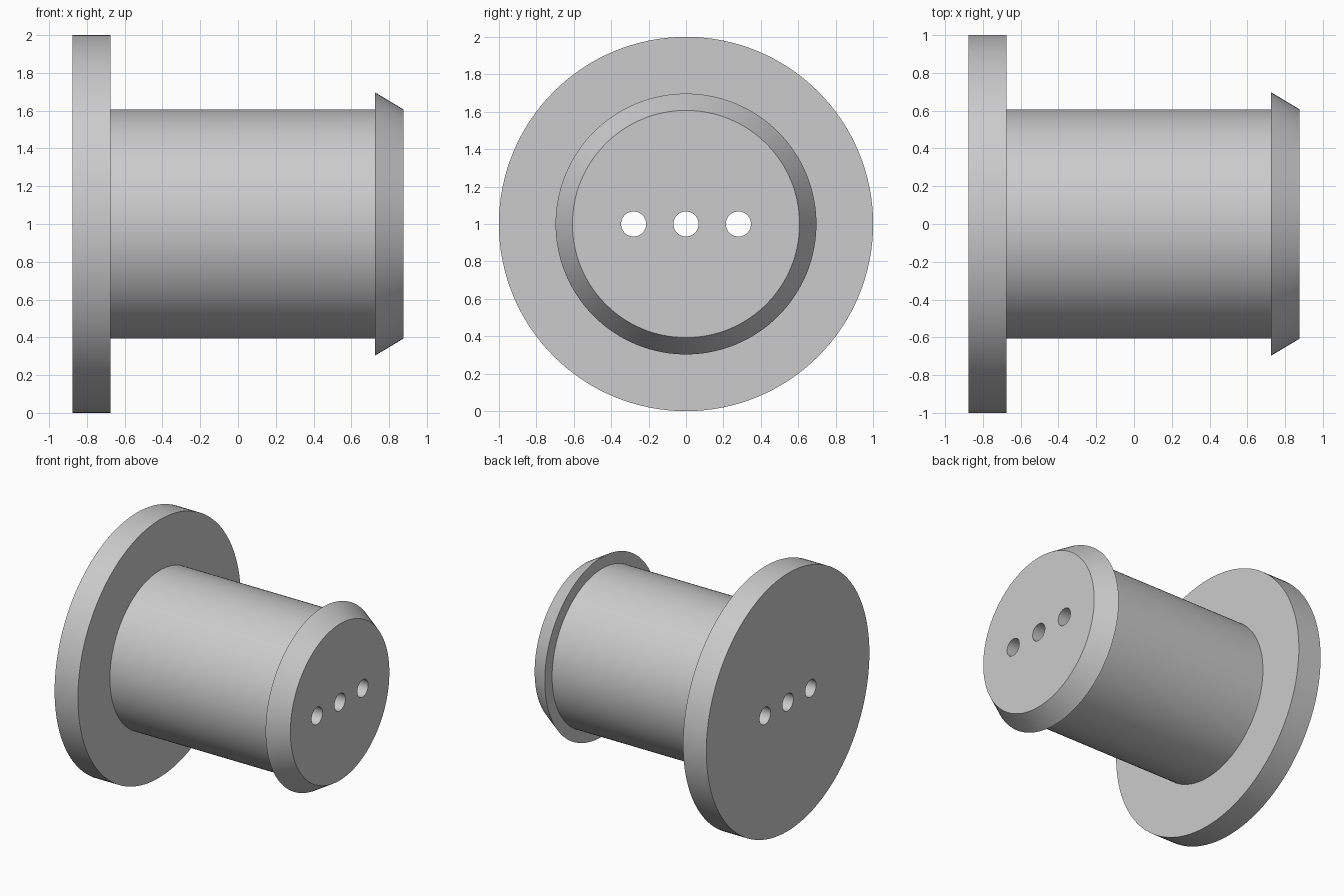
import bpy, bmesh, math
from mathutils import Matrix, Vector

cube = bpy.data.objects.get("Cube")
if cube:
    bpy.data.objects.remove(cube, do_unlink=True)

CENTRE_Z = 1.0
HOLE_RADIUS = 0.067
HOLE_SPACING = 0.28

grey = bpy.data.materials.new("light_grey")
grey.use_nodes = True
colour = (0.6, 0.6, 0.6, 1)
grey.diffuse_color = colour
grey.node_tree.nodes["Principled BSDF"].inputs["Base Color"].default_value = colour


def lathe(name, profile, segments):
    """Turn an (x, radius) outline about the x axis and cap both ends."""
    bm = bmesh.new()
    rings = []
    for x, r in profile:
        angles = [2 * math.pi * i / segments for i in range(segments)]
        rings.append([bm.verts.new((x, r * math.cos(a), r * math.sin(a))) for a in angles])
    for a, b in zip(rings, rings[1:]):
        for i in range(segments):
            j = (i + 1) % segments
            bm.faces.new((a[i], a[j], b[j], b[i]))
    bm.faces.new(rings[0])
    bm.faces.new(rings[-1])
    bmesh.ops.recalc_face_normals(bm, faces=bm.faces)
    mesh = bpy.data.meshes.new(name)
    bm.to_mesh(mesh)
    bm.free()
    mesh.materials.append(grey)
    obj = bpy.data.objects.new(name, mesh)
    bpy.context.collection.objects.link(obj)
    obj.location.z = CENTRE_Z
    return obj


# Plug body: wide flange, straight barrel, and tapered retaining lip
plug = lathe("flanged_plug", [
    (-0.875, 1.0), (-0.675, 1.0),
    (-0.675, 0.607), (0.725, 0.607),
    (0.725, 0.697), (0.875, 0.607),
], 128)

# Three through holes in a row
cutters = []
for k in (-1, 0, 1):
    cutter = lathe("hole_cutter", [(-1.2, HOLE_RADIUS), (1.2, HOLE_RADIUS)], 48)
    cutter.location.y = k * HOLE_SPACING
    cutter.hide_render = True
    cutters.append(cutter)
    cut = plug.modifiers.new("through_hole", 'BOOLEAN')
    cut.operation = 'DIFFERENCE'
    cut.solver = 'EXACT'
    cut.object = cutter

bpy.ops.object.select_all(action='DESELECT')
plug.select_set(True)
bpy.context.view_layer.objects.active = plug
for modifier in list(plug.modifiers):
    bpy.ops.object.modifier_apply(modifier=modifier.name)
for cutter in cutters:
    bpy.data.objects.remove(cutter, do_unlink=True)

# Smooth round walls with crisp rims
bpy.ops.object.shade_smooth_by_angle(angle=math.radians(25))
